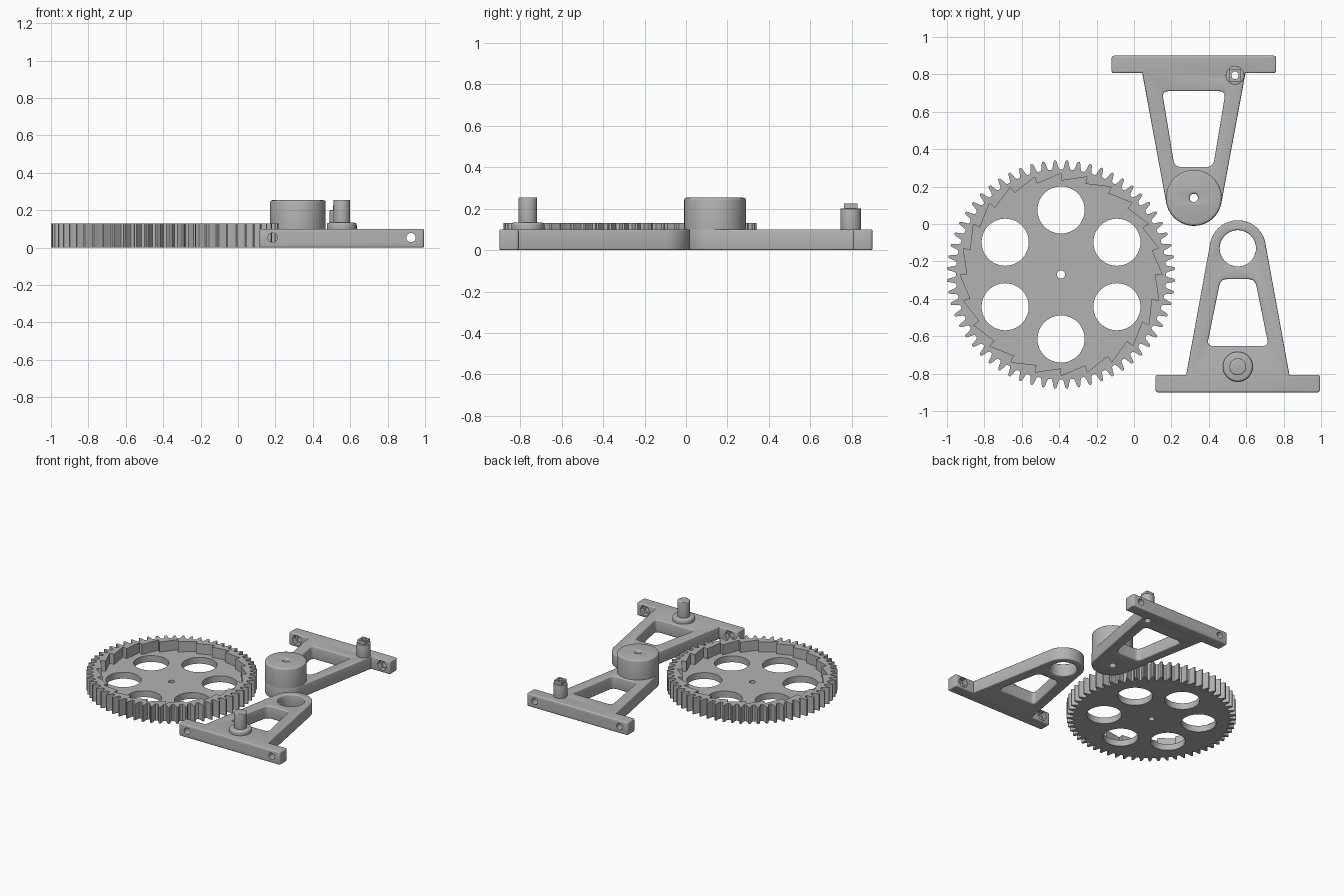
import bpy, bmesh
from math import cos, sin, pi, tau, acos, atan2, hypot, radians
from mathutils import Vector, Matrix

cube = bpy.data.objects.get("Cube")
if cube:
    bpy.data.objects.remove(cube)

GREY = (0.45, 0.45, 0.45, 1)
mat = bpy.data.materials.new("plain grey")
mat.use_nodes = True
mat.diffuse_color = GREY
mat.node_tree.nodes["Principled BSDF"].inputs["Base Color"].default_value = GREY


def circle(x, y, r, n=48, turn=0):
    return [(x + r * cos(turn + tau * i / n), y + r * sin(turn + tau * i / n)) for i in range(n)]


def rounded(points, r, steps=5):
    """Round every corner of a polygon with a small curve."""
    out = []
    for i, p in enumerate(points):
        p, a, b = Vector(p), Vector(points[i - 1]), Vector(points[(i + 1) % len(points)])
        a = p + (a - p).normalized() * min(r, (a - p).length / 2.1)
        b = p + (b - p).normalized() * min(r, (b - p).length / 2.1)
        for k in range(steps + 1):
            t = k / steps
            out.append(tuple(a * (1 - t) ** 2 + p * 2 * t * (1 - t) + b * t * t))
    return out


def plate(name, outlines, z0, z1, bevel=0.0, place=Matrix()):
    """Extrude an outline with holes from z0 to z1, rounding its rims."""
    curve = bpy.data.curves.new(name, "CURVE")
    curve.dimensions = "2D"
    curve.fill_mode = "BOTH"
    curve.extrude = (z1 - z0) / 2 - bevel
    curve.bevel_depth = bevel
    curve.bevel_resolution = 2
    curve.offset = -bevel
    for pts in outlines:
        s = curve.splines.new("POLY")
        s.points.add(len(pts) - 1)
        for sp, (x, y) in zip(s.points, pts):
            sp.co = (x, y, 0, 1)
        s.use_cyclic_u = True
    temp = bpy.data.objects.new(name + "_outline", curve)
    bpy.context.collection.objects.link(temp)
    deps = bpy.context.evaluated_depsgraph_get()
    mesh = bpy.data.meshes.new_from_object(temp.evaluated_get(deps))
    bpy.data.objects.remove(temp)
    bm = bmesh.new()
    bm.from_mesh(mesh)
    bmesh.ops.remove_doubles(bm, verts=bm.verts, dist=0.0002)
    bmesh.ops.recalc_face_normals(bm, faces=bm.faces)
    bm.transform(place @ Matrix.Translation((0, 0, (z0 + z1) / 2)))
    bm.to_mesh(mesh)
    bm.free()
    mesh.name = name
    mesh.materials.clear()
    mesh.materials.append(mat)
    obj = bpy.data.objects.new(name, mesh)
    bpy.context.collection.objects.link(obj)
    return obj


def select(obj):
    bpy.ops.object.select_all(action="DESELECT")
    obj.select_set(True)
    bpy.context.view_layer.objects.active = obj


def smooth(obj):
    select(obj)
    bpy.ops.object.shade_smooth_by_angle(angle=radians(35))


def bore(obj, place, x, z, y0, y1, r, sides):
    """Cut a hole along the frame's own y axis."""
    lay = place @ Matrix.Translation((x, y1, z)) @ Matrix.Rotation(pi / 2, 4, "X")
    cutter = plate("cutter", [circle(0, 0, r, sides)], 0, y1 - y0, 0, lay)
    cutter.hide_render = True
    mod = obj.modifiers.new("bore", "BOOLEAN")
    mod.operation, mod.object, mod.solver = "DIFFERENCE", cutter, "EXACT"
    select(obj)
    bpy.ops.object.modifier_apply(modifier=mod.name)
    bpy.data.objects.remove(cutter)


def frame(name, place, eye_y, eye_r, window, extra=()):
    """A-shaped stand: foot bar, tapering legs, round end and a window."""
    half, bar, leg, end = 0.44, 0.093, 0.29, 0.15
    d = (leg, bar - eye_y)
    a = atan2(d[1], d[0]) + acos(end / hypot(*d))
    arc = [(end * cos(a + (pi - 2 * a) * i / 24), eye_y + end * sin(a + (pi - 2 * a) * i / 24))
           for i in range(25)]
    outline = rounded([(-leg, bar), (-half, bar), (-half, 0), (half, 0), (half, bar), (leg, bar)], 0.014, 3)
    y0, w0, y1, w1 = window
    opening = rounded([(-w0, y0), (w0, y0), (w1, y1), (-w1, y1)], 0.035)
    holes = [opening, circle(0, eye_y, eye_r)] + list(extra)
    obj = plate(name, [outline + arc] + holes, 0, 0.1, 0.008, place)
    for x in (-0.37, 0.37):
        bore(obj, place, x, 0.053, -0.05, 0.15, 0.025, 24)
        bore(obj, place, x, 0.053, 0.055, 0.15, 0.042, 6)
    smooth(obj)


# Gear: toothed base plate with lightening holes, and a ratchet rim above it
GX, GY, TEETH, PAWLS = -0.39, -0.27, 60, 24
teeth = []
for i in range(TEETH):
    for share, r in ((-0.36, 0.562), (-0.26, 0.572), (-0.15, 0.600), (-0.08, 0.610),
                     (0.08, 0.610), (0.15, 0.600), (0.26, 0.572), (0.36, 0.562)):
        t = tau * (i + 0.5 + share) / TEETH
        teeth.append((GX + r * cos(t), GY + r * sin(t)))
ratchet = []
for i in range(PAWLS):
    for share, r in ((0.01, 0.54), (0.99, 0.502)):
        t = tau * (i + share) / PAWLS
        ratchet.append((GX + r * cos(t), GY + r * sin(t)))
holes = [circle(GX + 0.345 * cos(pi / 2 + k * pi / 3), GY + 0.345 * sin(pi / 2 + k * pi / 3), 0.126)
         for k in range(6)]
smooth(plate("gear_base", [teeth, circle(GX, GY, 0.022, 24)] + holes, 0, 0.05))
smooth(plate("gear_ratchet_rim", [teeth, ratchet], 0.05, 0.13))

# Front stand with a bearing eye and a stepped peg
front = Matrix.Translation((0.555, -0.9, 0))
frame("front_stand", front, 0.77, 0.097, (0.247, 0.165, 0.605, 0.092))
smooth(plate("front_peg_collar", [circle(0, 0.137, 0.08)], 0.08, 0.133, 0.012, front))
smooth(plate("front_peg", [circle(0, 0.137, 0.045)], 0.1, 0.255, 0.006, front))

# Rear stand, turned round, with a tall hub and a square-topped post
rear = Matrix.Translation((0.32, 0.9, 0)) @ Matrix.Rotation(pi, 4, "Z")
PX, PY = -0.22, 0.105
post_hole = circle(PX, PY, 0.02, 24)
frame("rear_stand", rear, 0.76, 0.022, (0.19, 0.17, 0.595, 0.103), [post_hole])
smooth(plate("rear_hub", [circle(0, 0.76, 0.149), circle(0, 0.76, 0.022, 24)], 0.02, 0.253, 0.012, rear))
smooth(plate("rear_post", [circle(PX, PY, 0.05), post_hole], 0.09, 0.2, 0.003, rear))
smooth(plate("rear_post_square", [circle(PX, PY, 0.046, 4, pi / 4), post_hole], 0.19, 0.226, 0, rear))
